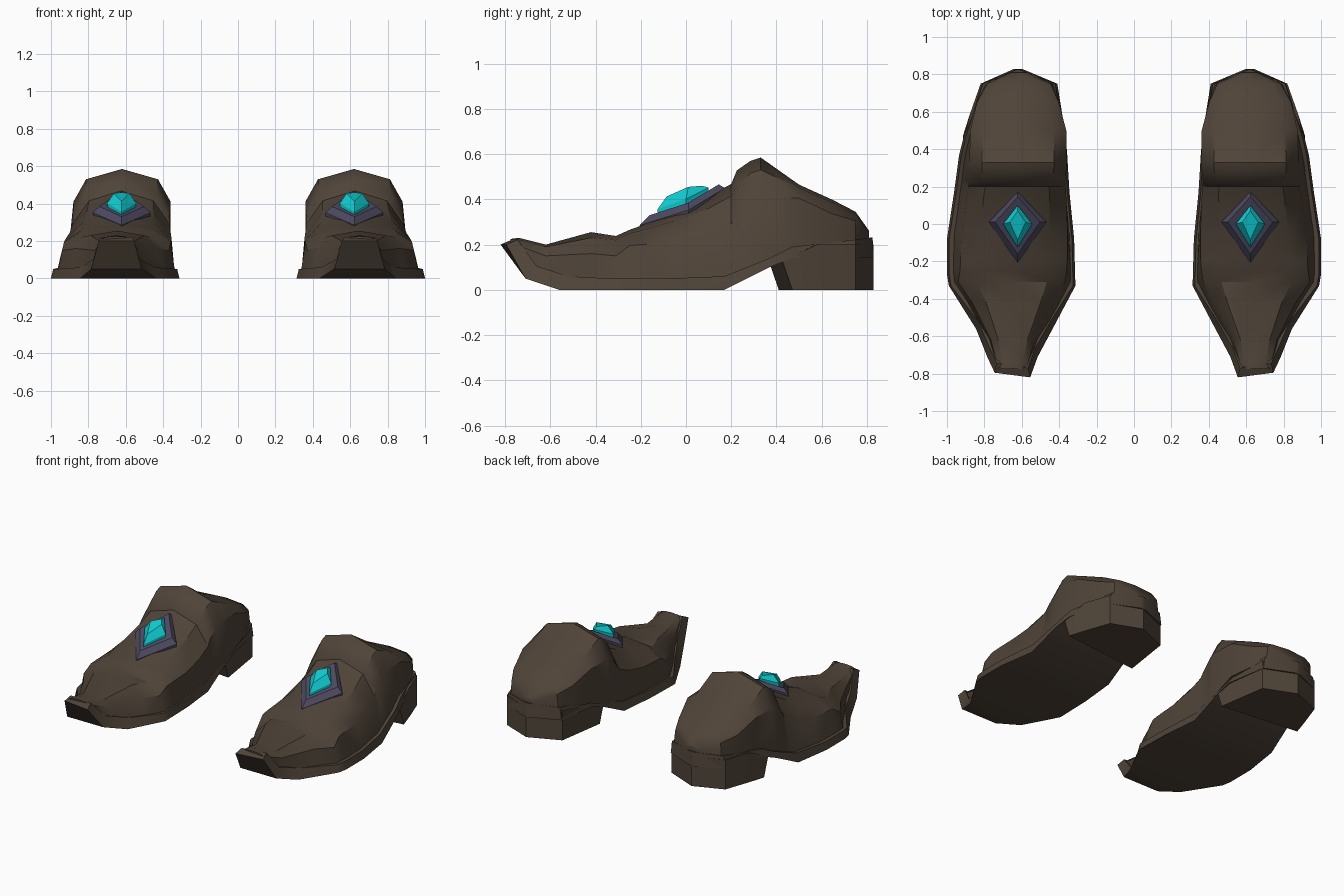
import bpy, bmesh, math


def material(name, rgb):
    m = bpy.data.materials.new(name)
    m.diffuse_color = (*rgb, 1)
    return m


LEATHER = material("brown leather", (0.078, 0.057, 0.040))
METAL = material("slate metal", (0.073, 0.068, 0.115))
GEM = material("cyan gem", (0.005, 0.62, 0.66))


def loft(name, rings, mat, smooth=True):
    """Skin equal-length closed rings, cap both ends, mirror into a pair."""
    bm = bmesh.new()
    loops = [[bm.verts.new(p) for p in r] for r in rings]
    n = len(rings[0])
    for a, b in zip(loops, loops[1:]):
        for i in range(n):
            j = (i + 1) % n
            bm.faces.new((a[i], a[j], b[j], b[i]))
    bm.faces.new(loops[0])
    bm.faces.new(loops[-1][::-1])
    bmesh.ops.recalc_face_normals(bm, faces=bm.faces)
    me = bpy.data.meshes.new(name)
    bm.to_mesh(me)
    bm.free()
    me.materials.append(mat)
    ob = bpy.data.objects.new(name, me)
    bpy.context.collection.objects.link(ob)
    if smooth:
        bpy.ops.object.select_all(action='DESELECT')
        bpy.context.view_layer.objects.active = ob
        ob.select_set(True)
        bpy.ops.object.shade_smooth_by_angle(angle=math.radians(32))
    mir = ob.modifiers.new("pair", 'MIRROR')
    mir.use_mirror_merge = False
    return ob


# Sole stations: bottom y, bottom z, top y, top z, inner x, outer x
SOLE = [
    (-0.82, 0.20, -0.77, 0.222, 0.555, 0.745),
    (-0.71, 0.05, -0.66, 0.105, 0.515, 0.785),
    (-0.56, 0.00, -0.52, 0.060, 0.435, 0.845),
    (-0.33, 0.00, -0.33, 0.050, 0.313, 0.990),
    (-0.27, 0.00, -0.27, 0.050, 0.315, 1.000),
    (-0.08, 0.00, -0.08, 0.050, 0.320, 1.000),
    (0.17, 0.00, 0.17, 0.060, 0.345, 0.962),
    (0.37, 0.10, 0.37, 0.140, 0.357, 0.935),
    (0.47, 0.14, 0.47, 0.190, 0.365, 0.910),
    (0.75, 0.14, 0.75, 0.222, 0.410, 0.820),
    (0.83, 0.14, 0.825, 0.232, 0.600, 0.640),
]
rings = []
for i, (yb, zb, yt, zt, xl, xr) in enumerate(SOLE):
    skew = 0.025 if i == 0 else 0
    inset = 0.012
    rings.append([(xl, yb, zb), (xr, yb + skew, zb),
                  (xr - inset, yt + skew, zt), (xl + inset, yt, zt)])
loft("sole", rings, LEATHER)

# Heel block with a skewed, slanted front
heel_plan = [(0.36, 0.41), (0.915, 0.47), (0.88, 0.58), (0.82, 0.75),
             (0.62, 0.828), (0.41, 0.74)]
heel_top = [(x, y - (0.045 if i < 2 else 0), 0.13 if i < 2 else 0.2)
            for i, (x, y) in enumerate(heel_plan)]
loft("heel", [[(x, y, 0) for x, y in heel_plan], heel_top], LEATHER)


def sole_edge(y):
    """Inner x, outer x and top z of the sole at a given y."""
    for a, b in zip(SOLE, SOLE[1:]):
        if y <= b[2]:
            t = max(0, (y - a[2]) / (b[2] - a[2]))
            return [a[k] + (b[k] - a[k]) * t for k in (4, 5, 3)]
    return [SOLE[-1][k] for k in (4, 5, 3)]


# Upper stations: y, shoulder inner x, shoulder outer x, shoulder z, crown z, ridge z
UPPER = [
    (-0.775, 0.575, 0.730, 0.212, 0.222, 0.225),
    (-0.74, 0.565, 0.735, 0.195, 0.222, 0.230),
    (-0.62, 0.530, 0.765, 0.150, 0.190, 0.200),
    (-0.42, 0.425, 0.865, 0.160, 0.230, 0.255),
    (-0.31, 0.370, 0.940, 0.150, 0.220, 0.238),
    (-0.25, 0.360, 0.930, 0.195, 0.250, 0.265),
    (-0.20, 0.357, 0.928, 0.200, 0.262, 0.283),
    (-0.05, 0.355, 0.922, 0.210, 0.305, 0.350),
    (0.10, 0.360, 0.900, 0.245, 0.360, 0.415),
    (0.20, 0.365, 0.885, 0.290, 0.415, 0.468),
    (0.225, 0.368, 0.880, 0.330, 0.460, 0.528),
    (0.285, 0.362, 0.880, 0.380, 0.515, 0.570),
    (0.33, 0.360, 0.880, 0.410, 0.530, 0.585),
    (0.50, 0.362, 0.876, 0.405, 0.450, 0.465),
    (0.65, 0.402, 0.840, 0.335, 0.385, 0.397),
    (0.75, 0.445, 0.785, 0.305, 0.335, 0.345),
    (0.81, 0.570, 0.660, 0.245, 0.255, 0.260),
]
rings = []
for y, xl, xr, zs, zc, zt in UPPER:
    bl, br, bz = sole_edge(y)
    bl, br, bz = min(bl + 0.022, xl), max(br - 0.03, xr), bz - 0.02
    w = (xr - xl) * (0.13 if y > 0.2 else 0.17)
    rings.append([(bl, y, bz), (xl, y, zs), (xl + w, y, zc),
                  ((xl + xr) / 2, y, zt),
                  (xr - w, y, zc), (xr, y, zs), (br, y, bz)])
loft("upper", rings, LEATHER)


def diamond(half, front, side, back):
    """Bent four-point ring; front, side and back are (y, z)."""
    c = 0.622
    return [(c, *front), (c + half, *side), (c, *back), (c - half, *side)]


# Ornament plate on the instep
loft("ornament_plate", [
    diamond(0.150, (-0.19, 0.25), (0.01, 0.30), (0.165, 0.41)),
    diamond(0.155, (-0.205, 0.285), (0.01, 0.352), (0.172, 0.450)),
    diamond(0.120, (-0.16, 0.330), (0.01, 0.385), (0.145, 0.466)),
], METAL, smooth=False)

# Faceted gem
loft("gem", [
    diamond(0.075, (-0.125, 0.335), (0.0, 0.375), (0.10, 0.43)),
    diamond(0.078, (-0.125, 0.357), (0.0, 0.402), (0.10, 0.452)),
    diamond(0.042, (-0.085, 0.413), (0.01, 0.455), (0.07, 0.460)),
], GEM, smooth=False)
